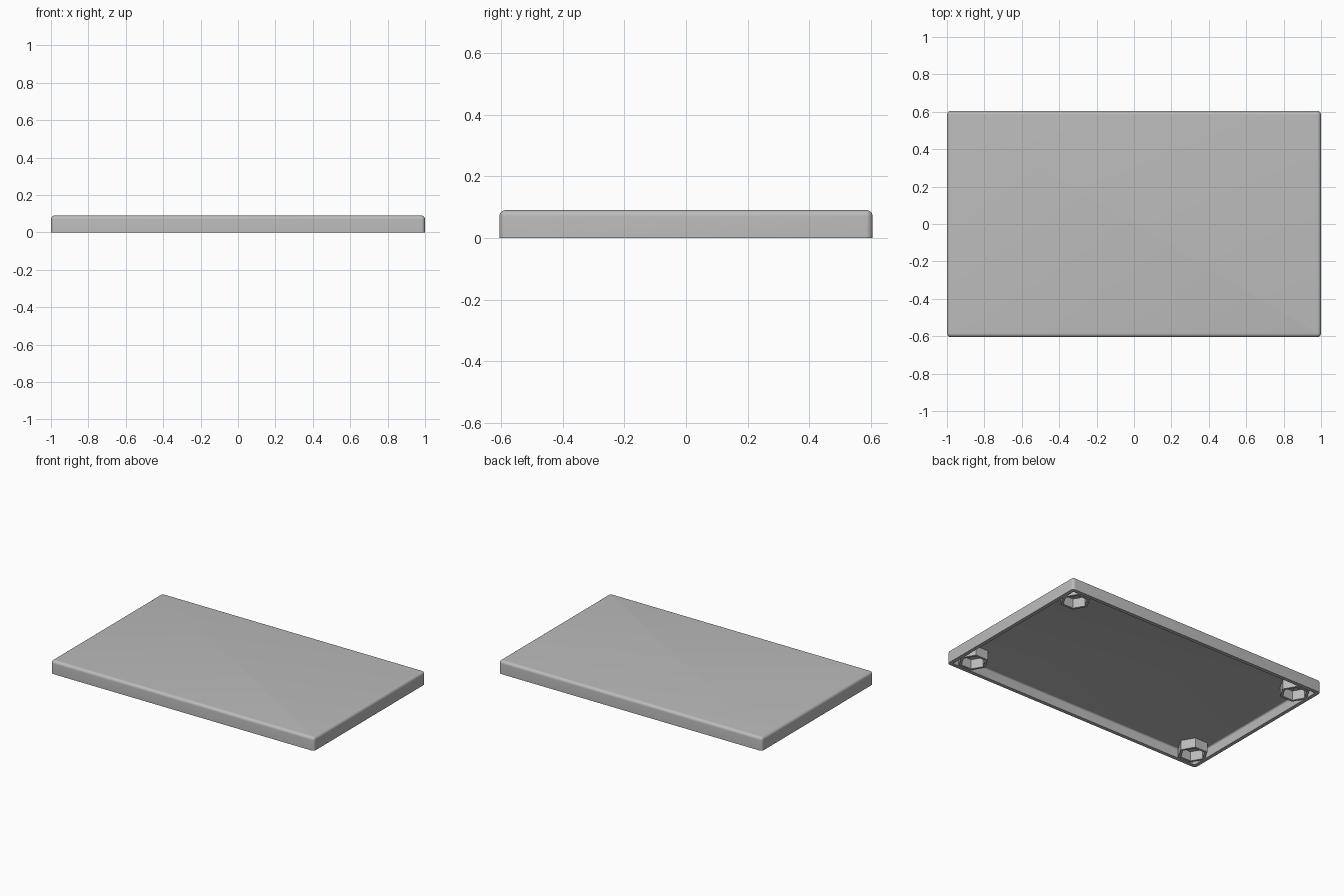
import bpy, bmesh, math

cube = bpy.data.objects.get("Cube")
if cube:
    bpy.data.objects.remove(cube, do_unlink=True)

WIDTH, DEPTH, HEIGHT = 2.0, 1.21, 0.09
WALL, FILLET = 0.025, 0.02
POST_X, POST_Y = 0.885, 0.49
POST_OUTER, POST_INNER, POST_DEPTH = 0.096, 0.078, 0.085

grey = bpy.data.materials.new("grey plastic")
grey.use_nodes = True
grey.diffuse_color = (0.5, 0.5, 0.5, 1)
grey.node_tree.nodes["Principled BSDF"].inputs["Base Color"].default_value = grey.diffuse_color


def finish(name, bm):
    """Turn a bmesh into a shaded object."""
    bmesh.ops.recalc_face_normals(bm, faces=bm.faces)
    mesh = bpy.data.meshes.new(name)
    bm.to_mesh(mesh)
    bm.free()
    mesh.materials.append(grey)
    obj = bpy.data.objects.new(name, mesh)
    bpy.context.collection.objects.link(obj)
    bpy.ops.object.select_all(action="DESELECT")
    obj.select_set(True)
    bpy.context.view_layer.objects.active = obj
    bpy.ops.object.shade_smooth_by_angle(angle=math.radians(30))
    return obj


def rounded_loop(bm, inset, radius, z, steps=6):
    """One rounded-rectangle ring of vertices."""
    ring = []
    for quarter, (sx, sy) in enumerate([(1, 1), (-1, 1), (-1, -1), (1, -1)]):
        cx = sx * (WIDTH / 2 - inset - radius)
        cy = sy * (DEPTH / 2 - inset - radius)
        for i in range(steps + 1):
            a = (quarter + i / steps) * math.pi / 2
            ring.append(bm.verts.new((cx + radius * math.cos(a), cy + radius * math.sin(a), z)))
    return ring


def bridge(bm, a, b):
    for i in range(len(a)):
        j = (i + 1) % len(a)
        bm.faces.new((a[i], a[j], b[j], b[i]))


# Hollow lid: rounded outside shell, bottom rim, rounded inside cavity
bm = bmesh.new()
loops = []
steps = 6
for i in range(steps + 1):
    a = (1 - i / steps) * math.pi / 2
    off = FILLET * (1 - math.cos(a))
    loops.append(rounded_loop(bm, off, FILLET - off + 0.001, HEIGHT - FILLET + FILLET * math.sin(a)))
loops.append(rounded_loop(bm, 0, FILLET + 0.001, 0))
loops.append(rounded_loop(bm, WALL, 0.012, 0))
ceiling, r = HEIGHT - WALL, 0.012
for i in range(steps + 1):
    a = i / steps * math.pi / 2
    off = r * (1 - math.cos(a))
    loops.append(rounded_loop(bm, WALL + off, r - off + 0.001, ceiling - r + r * math.sin(a)))
for a, b in zip(loops, loops[1:]):
    bridge(bm, a, b)
bm.faces.new(loops[0])
bm.faces.new(loops[-1])
finish("lid_shell", bm)

# Hexagonal corner sockets, open at the bottom
for sx, side in ((-1, "right"), (1, "left")):
    for sy, end in ((-1, "front"), (1, "back")):
        bm = bmesh.new()

        def hexagon(radius, z):
            return [bm.verts.new((sx * POST_X + radius * math.cos(k * math.pi / 3),
                                  sy * POST_Y + radius * math.sin(k * math.pi / 3), z)) for k in range(6)]

        rings = [hexagon(POST_OUTER, ceiling + 0.005), hexagon(POST_OUTER, 0),
                 hexagon(POST_INNER, 0), hexagon(POST_INNER, ceiling + 0.005)]
        for a, b in zip(rings, rings[1:]):
            bridge(bm, a, b)
        finish(f"corner_socket_{end}_{side}", bm)
